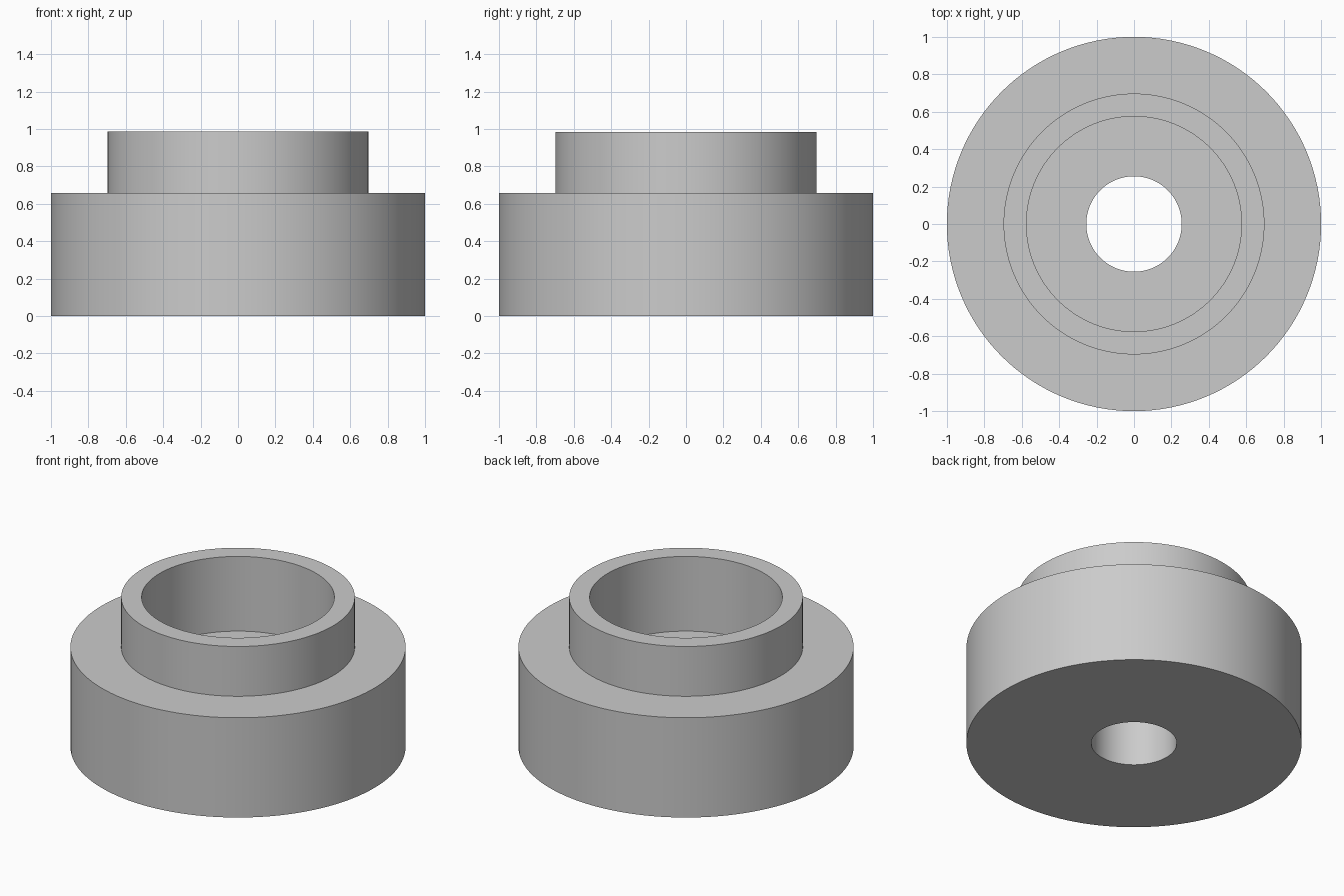
import bpy
import bmesh
import math

SEGMENTS = 128
BODY_R, COLLAR_R, BORE_R, HOLE_R = 1.0, 0.697, 0.575, 0.255
SHOULDER_Z, TOP_Z, FLOOR_Z = 0.657, 0.985, 0.493

if "Cube" in bpy.data.objects:
    bpy.data.objects.remove(bpy.data.objects["Cube"], do_unlink=True)


def make_material(name, color):
    mat = bpy.data.materials.new(name)
    mat.use_nodes = True
    mat.diffuse_color = color
    mat.node_tree.nodes["Principled BSDF"].inputs["Base Color"].default_value = color
    return mat


def lathe(name, profile, mat):
    """Revolve a closed (radius, height) profile about z."""
    bm = bmesh.new()
    rings = []
    for r, z in profile:
        rings.append(bmesh.ops.create_circle(
            bm, segments=SEGMENTS, radius=r)["verts"])
        for v in rings[-1]:
            v.co.z = z
    for i, ring in enumerate(rings):
        nxt = rings[(i + 1) % len(rings)]
        for j in range(SEGMENTS):
            k = (j + 1) % SEGMENTS
            bm.faces.new((ring[j], ring[k], nxt[k], nxt[j]))
    bmesh.ops.recalc_face_normals(bm, faces=bm.faces)
    mesh = bpy.data.meshes.new(name)
    bm.to_mesh(mesh)
    bm.free()
    mesh.materials.append(mat)
    obj = bpy.data.objects.new(name, mesh)
    bpy.context.collection.objects.link(obj)
    bpy.ops.object.select_all(action="DESELECT")
    obj.select_set(True)
    bpy.context.view_layer.objects.active = obj
    bpy.ops.object.shade_smooth_by_angle(angle=math.radians(30))
    return obj


grey = make_material("light grey", (0.6, 0.6, 0.6, 1.0))

# Stepped bushing: wide body, raised collar, counterbore and through hole
lathe("stepped_bushing", [
    (HOLE_R, 0), (BODY_R, 0),
    (BODY_R, SHOULDER_Z), (COLLAR_R, SHOULDER_Z),
    (COLLAR_R, TOP_Z), (BORE_R, TOP_Z),
    (BORE_R, FLOOR_Z), (HOLE_R, FLOOR_Z),
], grey)
